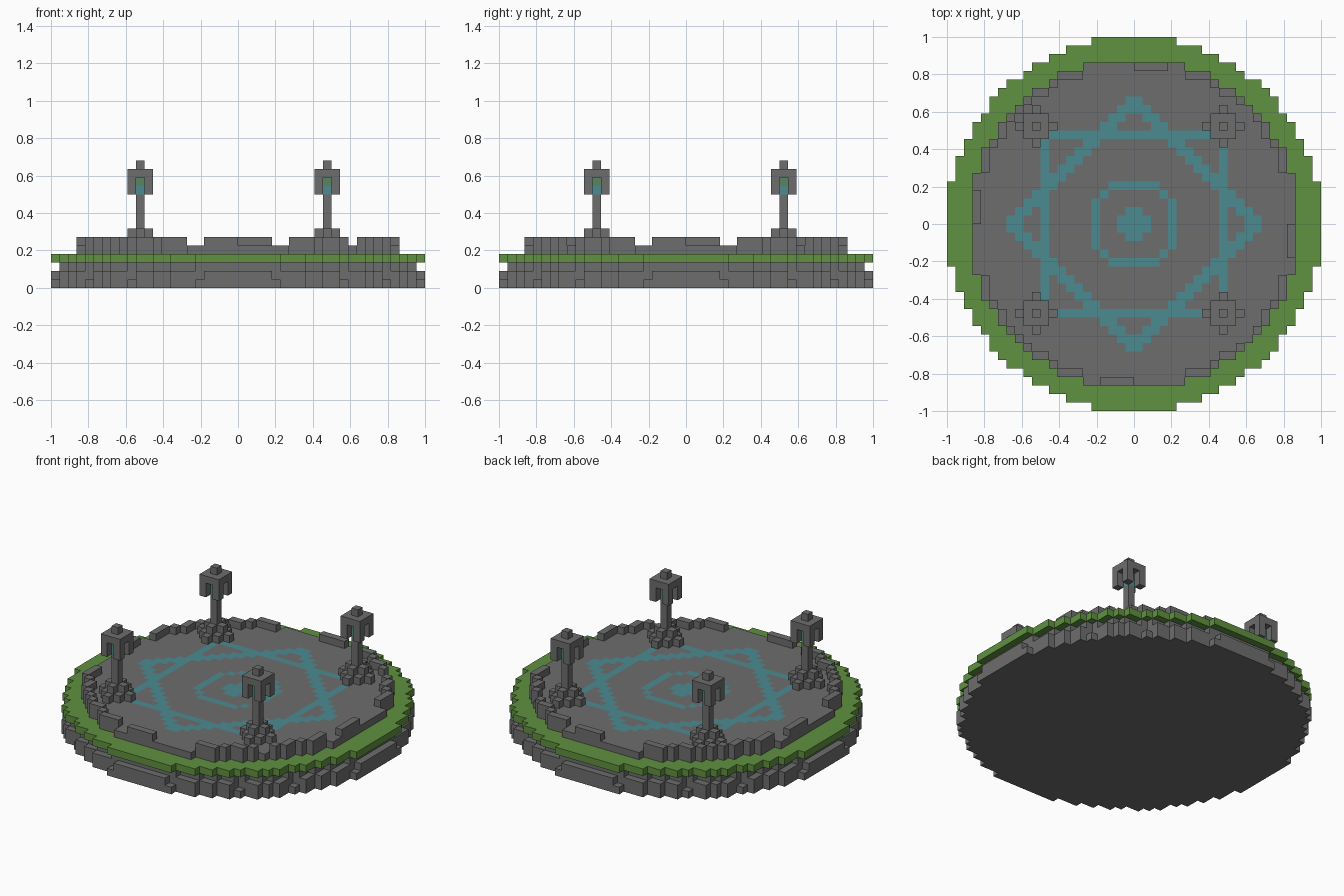
import bpy
import bmesh
from math import hypot
from mathutils import Vector

V = 2 / 44  # edge length of one block

cube = bpy.data.objects.get("Cube")
if cube:
    bpy.data.objects.remove(cube, do_unlink=True)


def make_material(name, rgb):
    mat = bpy.data.materials.new(name)
    mat.use_nodes = True
    mat.diffuse_color = (*rgb, 1)
    mat.node_tree.nodes["Principled BSDF"].inputs["Base Color"].default_value = (*rgb, 1)
    return mat


stone = make_material("stone grey", (0.155, 0.155, 0.155))
grass = make_material("grass green", (0.115, 0.285, 0.05))
teal = make_material("glowing teal", (0.07, 0.26, 0.285))
moss = make_material("mossy glow", (0.1, 0.24, 0.11))

SIDES = [Vector(d) for d in ((1, 0, 0), (-1, 0, 0), (0, 1, 0), (0, -1, 0), (0, 0, 1), (0, 0, -1))]


def build_blocks(name, cells, materials, rule=None, at=(0, 0)):
    """Skin a set of block cells; rule(cell, normal) gives the material index."""
    bm = bmesh.new()
    corners = {}

    def corner(p):
        key = tuple(round(c) for c in p)
        if key not in corners:
            corners[key] = bm.verts.new((key[0] * V, key[1] * V, key[2] * V))
        return corners[key]

    for cell in sorted(cells):
        for n in SIDES:
            if tuple(int(c + d) for c, d in zip(cell, n)) in cells:
                continue
            u = Vector((n.y, n.z, n.x))
            w = n.cross(u)
            mid = Vector(cell) + Vector((0.5, 0.5, 0.5)) + n / 2
            quad = [mid + (u * a + w * b) / 2 for a, b in ((-1, -1), (1, -1), (1, 1), (-1, 1))]
            face = bm.faces.new([corner(p) for p in quad])
            face.material_index = rule(cell, n) if rule else 0
    mesh = bpy.data.meshes.new(name)
    bm.to_mesh(mesh)
    bm.free()
    for mat in materials:
        mesh.materials.append(mat)
    obj = bpy.data.objects.new(name, mesh)
    obj.location = (at[0] * V, at[1] * V, 0)
    bpy.context.collection.objects.link(obj)
    return obj


def disc(radius):
    span = range(-22, 22)
    return {(i, j) for i in span for j in span if hypot(i + 0.5, j + 0.5) <= radius}


def edge_of(area):
    return {(i, j) for i, j in area
            if not {(i + 1, j), (i - 1, j), (i, j + 1), (i, j - 1)} <= area}


def layer(area, *levels):
    return {(i, j, k) for i, j in area for k in levels}


# Stone foundation: chipped outer ring with a recessed top course
full = disc(22)
outer = edge_of(full)
chipped = {(i, j) for i, j in outer if min(abs(i + 0.5), abs(j + 0.5)) in (4.5, 12.5)}
foundation = layer(full, 0) | layer(full - chipped, 1) | layer(full - outer, 2)
build_blocks("stone_foundation", foundation, [stone])

# Grass ring
build_blocks("grass_disc", layer(full, 3), [grass])


# Floor with the inlaid star, ring and centre mark
def floor_colour(cell, normal):
    if normal.z < 0.5:
        return 0
    x, y = abs(cell[0] + 0.5), abs(cell[1] + 0.5)
    square = max(x, y) == 10.5
    diamond = 14 <= x + y <= 15
    ring = 4.4 < hypot(x, y) < 5.3
    centre = hypot(x, y) < 1.7
    return int(square or diamond or ring or centre)


floor = disc(19.5)
build_blocks("stone_floor", layer(floor, 4), [stone, teal], floor_colour)

# Broken kerb: four curved runs plus a short block on each axis
kerb = {(i, j) for i, j in edge_of(floor) if min(abs(i + 0.5), abs(j + 0.5)) > 6}
kerb -= {(13, -14), (13, 13)}
for s in range(4):
    kerb |= {(s, 18), (-1 - s, -19), (-19, s), (18, -1 - s)}
build_blocks("broken_kerb", layer(kerb, 5), [stone])

# Four lantern posts
near = range(-1, 2)
block = {(i, j) for i in near for j in near}
cross = {(i, j) for i, j in block if i * j == 0}
long_cross = block | {(2, 0), (-2, 0), (0, 2), (0, -2)}
post = layer(long_cross, 5) | layer(cross, 6) | layer({(0, 0)}, 7, 8, 9, 10)
head = layer(block - cross, 11, 12) | layer(block, 13) | layer({(0, 0)}, 14)
core = layer({(0, 0)}, 11, 12)
for x, side in ((-12, "right"), (10, "left")):
    for y, end in ((-11, "front"), (11, "back")):
        tag = f"{end}_{side}"
        build_blocks(f"{tag}_post", post, [stone], at=(x, y))
        build_blocks(f"{tag}_lantern_head", head, [stone], at=(x, y))
        build_blocks(f"{tag}_lantern_glow", core, [teal, moss],
                     lambda c, n: int(c[2] == 12), at=(x, y))
